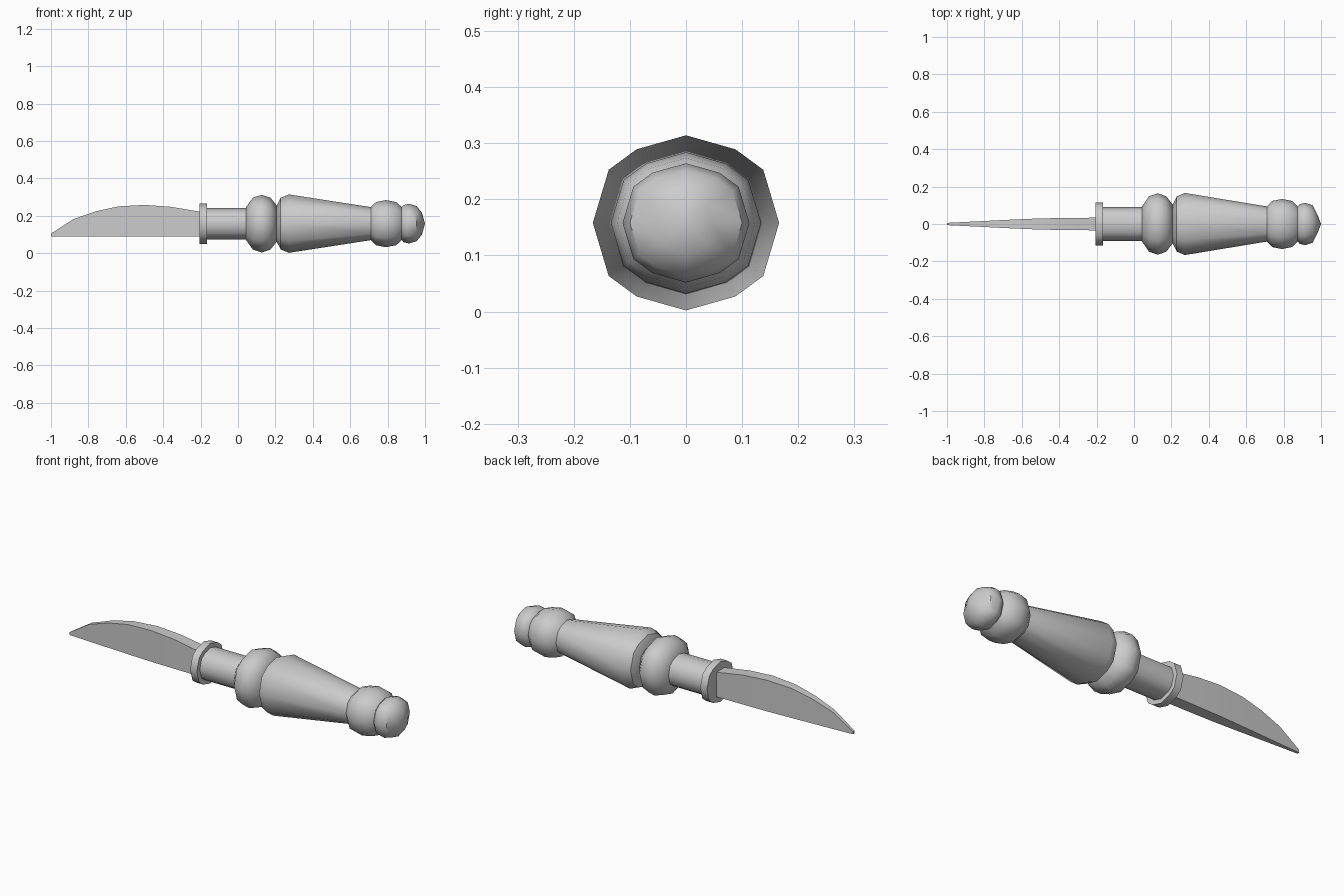
import bpy, bmesh, math

if "Cube" in bpy.data.objects:
    bpy.data.objects.remove(bpy.data.objects["Cube"])

AXIS_Z = 0.158
# 12-sided cross-section, built by mirroring one quadrant (y, z)
quad = [(1, 0), (0.83, 0.57), (0.53, 0.79), (0, 0.94)]
half = quad + [(-y, z) for y, z in quad[-2::-1]]
SECTION = half + [(y, -z) for y, z in half[-2:0:-1]]


def finish(name, bm, angle):
    bmesh.ops.recalc_face_normals(bm, faces=bm.faces)
    me = bpy.data.meshes.new(name)
    bm.to_mesh(me)
    bm.free()
    ob = bpy.data.objects.new(name, me)
    bpy.context.collection.objects.link(ob)
    bpy.ops.object.select_all(action='DESELECT')
    ob.select_set(True)
    bpy.context.view_layer.objects.active = ob
    bpy.ops.object.shade_smooth_by_angle(angle=math.radians(angle))
    return ob


def turned(name, profile, tip=None):
    """Sweep the section along x; profile holds (x, radius[, z stretch])."""
    bm = bmesh.new()
    rings = []
    for x, r, *s in profile:
        k = s[0] if s else 1
        rings.append([bm.verts.new((x, y * r, AXIS_Z + z * r * k)) for y, z in SECTION])
    n = len(SECTION)
    for a, b in zip(rings, rings[1:]):
        for i in range(n):
            j = (i + 1) % n
            bm.faces.new((a[i], a[j], b[j], b[i]))
    bm.faces.new(rings[0])
    if tip is None:
        bm.faces.new(rings[-1])
    else:
        t = bm.verts.new((tip, 0, AXIS_Z))
        for i in range(n):
            bm.faces.new((rings[-1][i], rings[-1][(i + 1) % n], t))
    return finish(name, bm, 40)


# Guard disc and neck
turned("guard", [(-0.205, 0.115), (-0.165, 0.115)])
turned("neck", [(-0.165, 0.09), (0.05, 0.09)])
# Round bead, tapered grip, small bead and end knob
turned("bead", [(0.042, 0.092), (0.08, 0.148), (0.127, 0.164), (0.173, 0.148), (0.207, 0.103)])
turned("grip", [(0.207, 0.103), (0.228, 0.147), (0.272, 0.166), (0.71, 0.094)])
turned("small_bead", [(0.71, 0.094), (0.738, 0.123), (0.79, 0.134), (0.845, 0.123), (0.875, 0.095)])
turned("end_knob", [(0.872, 0.09), (0.886, 0.106), (0.915, 0.113), (0.955, 0.1), (0.983, 0.045, 1.4)], tip=1.0)

# Blade: curved spine over a straight edge, (x, spine z, half thickness)
outline = [(-1.0, 0.105, 0.006), (-0.88, 0.182, 0.012), (-0.76, 0.224, 0.018), (-0.64, 0.25, 0.024),
           (-0.5, 0.258, 0.030), (-0.36, 0.248, 0.032), (-0.19, 0.22, 0.034)]
bm = bmesh.new()
loops = [[bm.verts.new(p) for p in ((x, -t, 0.09), (x, t, 0.09), (x, t, z), (x, -t, z))]
         for x, z, t in outline]
for a, b in zip(loops, loops[1:]):
    for i in range(4):
        j = (i + 1) % 4
        bm.faces.new((a[i], a[j], b[j], b[i]))
bm.faces.new(loops[0])
bm.faces.new(loops[-1])
finish("blade", bm, 30)
